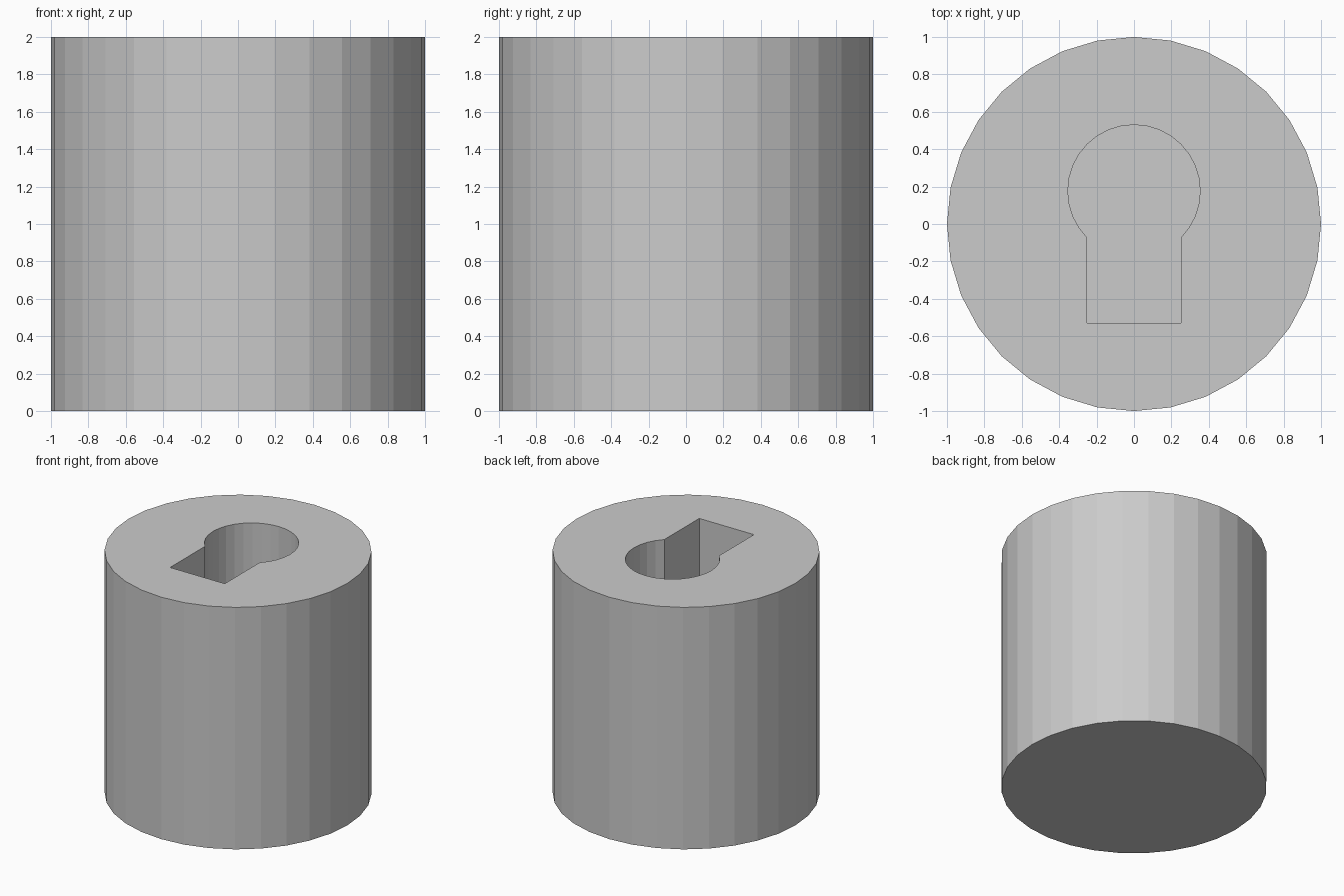
import bpy, bmesh
from math import radians, sin, cos, sqrt

if "Cube" in bpy.data.objects:
    bpy.data.objects.remove(bpy.data.objects["Cube"])


def prism(name, outline, z0, z1):
    """Extrude a closed counter-clockwise outline from z0 to z1."""
    bm = bmesh.new()
    base = bm.faces.new([bm.verts.new((x, y, z0)) for x, y in outline])
    top = bmesh.ops.extrude_face_region(bm, geom=[base], use_keep_orig=True)["geom"]
    bmesh.ops.translate(bm, vec=(0, 0, z1 - z0),
                        verts=[v for v in top if isinstance(v, bmesh.types.BMVert)])
    bmesh.ops.recalc_face_normals(bm, faces=bm.faces)
    mesh = bpy.data.meshes.new(name)
    bm.to_mesh(mesh)
    bm.free()
    obj = bpy.data.objects.new(name, mesh)
    bpy.context.collection.objects.link(obj)
    return obj


def arc(radius, cy, start, step, count):
    return [(radius * cos(radians(start + i * step)),
             cy + radius * sin(radians(start + i * step))) for i in range(count)]


STEP = 360 / 32
DEPTH = 1.0

# Solid round body
body = prism("lock_body", arc(1, 0, 0, STEP, 32), 0, 2)

# Keyhole cutter: three-quarter circle on top of a straight slot
r = 0.25 * sqrt(2)
outline = arc(r, r / 2, -45, STEP, 25) + [(-0.25, -1.5 * r), (0.25, -1.5 * r)]
cutter = prism("keyhole_cutter", outline, 2 - DEPTH, 2.2)
cutter.hide_render = True
cutter.hide_set(True)

# Blind keyhole pocket in the top
cut = body.modifiers.new("keyhole", 'BOOLEAN')
cut.operation = 'DIFFERENCE'
cut.solver = 'EXACT'
cut.object = cutter
